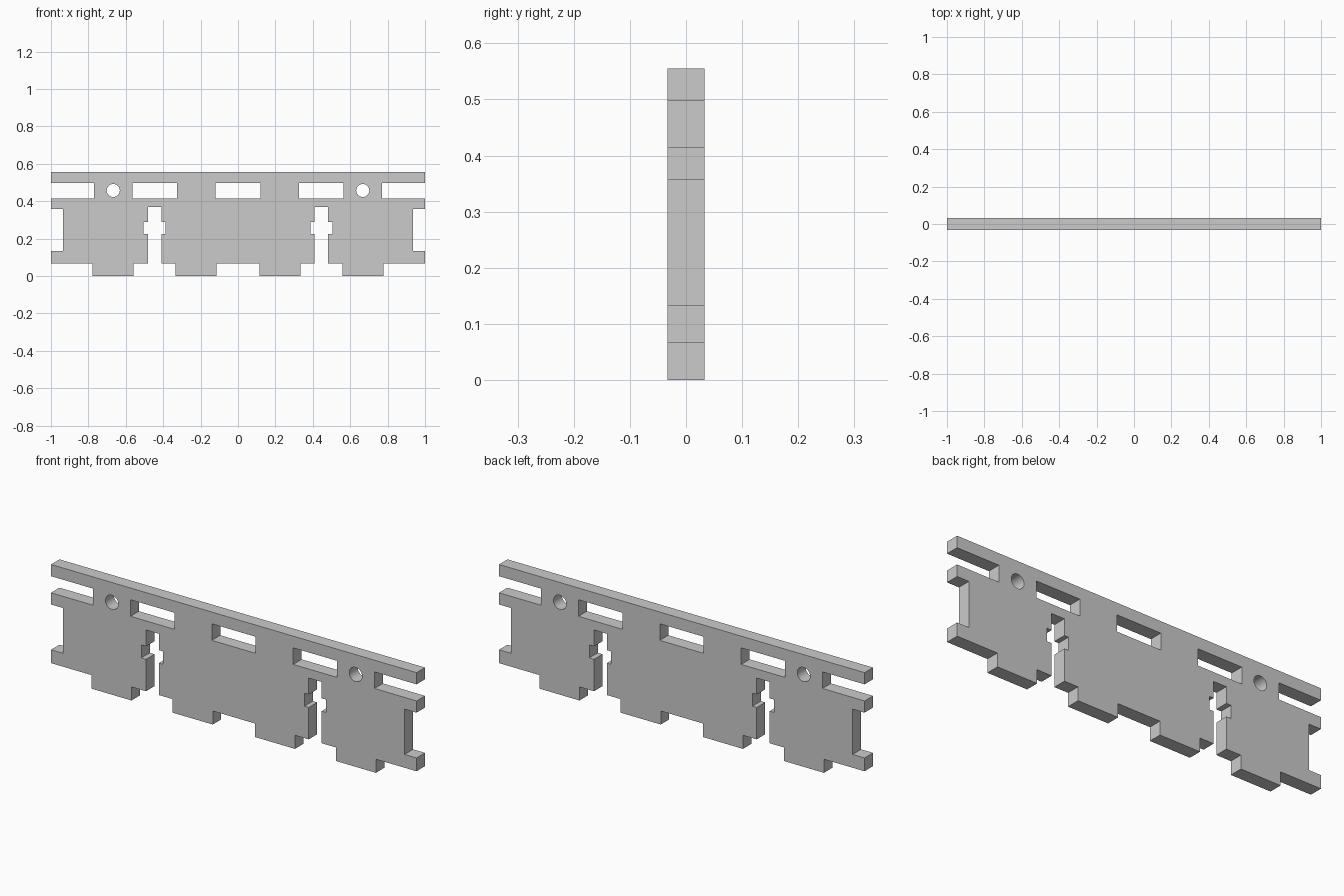
import bpy, bmesh
from math import sin, cos, tau, radians, pi

if "Cube" in bpy.data.objects:
    bpy.data.objects.remove(bpy.data.objects["Cube"])

THICK = 0.066
TOP, BAR, SLOT, NOTCH_T, NOTCH_B, BASE = 0.555, 0.497, 0.415, 0.357, 0.133, 0.067

# Right half of the outline, from the bottom centre round to the top corner
half = [
    (0.115, BASE), (0.115, 0), (0.335, 0), (0.335, BASE), (0.41, BASE),       # inner tab
    (0.41, 0.225), (0.387, 0.225), (0.387, 0.289), (0.41, 0.289), (0.41, 0.37),  # T-slot
    (0.48, 0.37), (0.48, 0.289), (0.506, 0.289), (0.506, 0.225), (0.48, 0.225), (0.48, BASE),
    (0.56, BASE), (0.56, 0), (0.778, 0), (0.778, BASE), (1, BASE),            # outer tab
    (1, NOTCH_B), (0.935, NOTCH_B), (0.935, NOTCH_T), (1, NOTCH_T),           # end notch
    (1, SLOT), (0.77, SLOT), (0.77, BAR), (1, BAR), (1, TOP),                 # open end slot
]
outline = half + [(-x, z) for x, z in reversed(half)]


def rect(x0, x1):
    return [(x0, SLOT), (x1, SLOT), (x1, BAR), (x0, BAR)]


def circle(cx, cz, r, n=32):
    return [(cx + r * cos(tau * i / n), cz + r * sin(tau * i / n)) for i in range(n)]


# Filled profile: outline, three closed slots, two round holes
curve = bpy.data.curves.new("slotted_panel", 'CURVE')
curve.dimensions = '2D'
curve.fill_mode = 'BOTH'
curve.extrude = THICK / 2
loops = [outline, rect(-0.12, 0.12)]
for s in (-1, 1):
    loops += [rect(*sorted((s * 0.325, s * 0.565))), circle(s * 0.667, 0.457, 0.035)]
for pts in loops:
    spline = curve.splines.new('POLY')
    spline.points.add(len(pts) - 1)
    for p, (x, z) in zip(spline.points, pts):
        p.co = (x, z, 0, 1)
    spline.use_cyclic_u = True

panel = bpy.data.objects.new("slotted_panel", curve)
bpy.context.collection.objects.link(panel)
panel.rotation_euler.x = pi / 2
panel.select_set(True)
bpy.context.view_layer.objects.active = panel
bpy.ops.object.convert(target='MESH')
panel = bpy.context.object
bpy.ops.object.transform_apply(location=False, rotation=True, scale=False)

# Weld caps to the walls
bm = bmesh.new()
bm.from_mesh(panel.data)
bmesh.ops.remove_doubles(bm, verts=bm.verts, dist=1e-4)
bmesh.ops.recalc_face_normals(bm, faces=bm.faces)
bm.to_mesh(panel.data)
bm.free()
bpy.ops.object.shade_smooth_by_angle(angle=radians(30))
